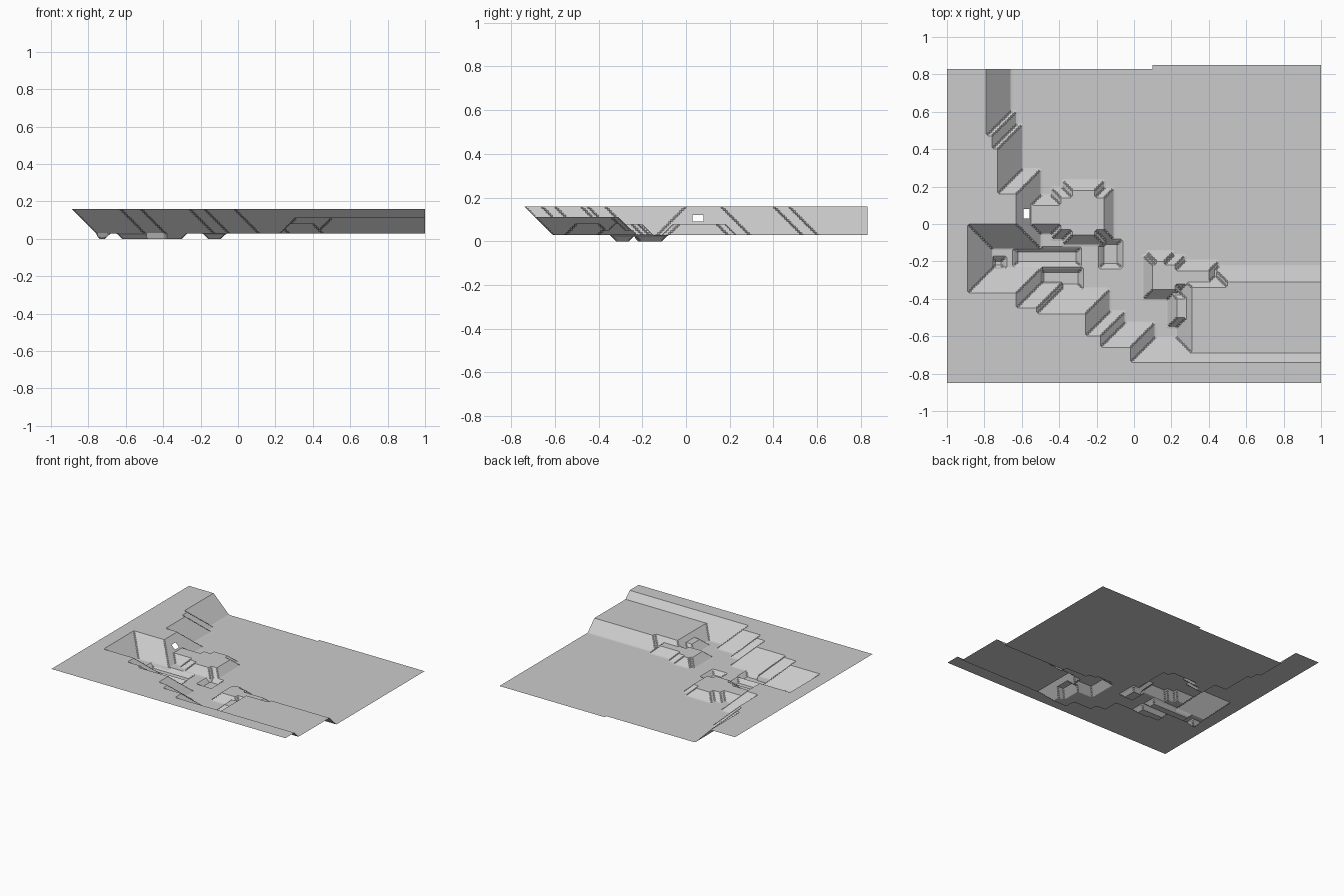
import bpy, bmesh, math
from mathutils import Matrix

if "Cube" in bpy.data.objects:
    bpy.data.objects.remove(bpy.data.objects["Cube"], do_unlink=True)

FLOOR, HIGH, TERRACE, MOUND = 0.028, 0.16, 0.11, 0.08
FRONT, BACK = -0.85, 0.85

# Raised areas as (x0, x1, y0, y1) of their flat tops
west_bank = [(-1, x, y0, y1) for x, y0, y1 in (
    (-0.89, FRONT, BACK), (-0.79, 0, BACK), (-0.76, 0, 0.47),
    (-0.73, 0, 0.40), (-0.63, 0, 0.16))]
south_bank = [(-1, x, FRONT, y) for x, y in (
    (-0.63, -0.37), (-0.52, -0.45), (-0.26, -0.48),
    (-0.18, -0.60), (-0.02, -0.66), (1, -0.74))]
terraces = [(0.31, 1, FRONT, -0.34), (0.5, 1, FRONT, -0.31)]
mounds = [(-0.33, -0.21, -0.06, 0.18), (-0.39, -0.16, -0.03, 0.14),
          (-0.60, -0.39, 0.0, 0.10),
          (0.10, 0.22, -0.35, -0.22), (0.12, 0.16, -0.30, -0.20),
          (0.20, 0.40, -0.32, -0.25), (0.23, 0.31, -0.50, -0.40)]
# Sunken areas as their flat bottoms
pits = [(-0.62, -0.31, -0.20, -0.15), (-0.48, -0.30, -0.32, -0.26),
        (-0.16, -0.09, -0.21, -0.11), (-0.74, -0.71, -0.22, -0.20)]
RAISED = [(HIGH, r) for r in west_bank + south_bank]
RAISED += [(TERRACE, r) for r in terraces] + [(MOUND, r) for r in mounds]


def distance(x, y, rect):
    """Square-cornered distance outside a rectangle."""
    x0, x1, y0, y1 = rect
    return max(x0 - x, x - x1, y0 - y, y - y1, 0)


def height(x, y):
    """Terrain height with slopes of 45 degrees."""
    up = max(top - distance(x, y, r) for top, r in RAISED)
    if up > FLOOR:
        return up
    return min(FLOOR, min(distance(x, y, p) for p in pits))


# Terrain sheet
bm = bmesh.new()
bmesh.ops.create_grid(bm, x_segments=200, y_segments=170, size=1,
                      matrix=Matrix.Diagonal((1, BACK, 1, 1)))
for v in bm.verts:
    v.co.z = height(round(v.co.x, 3), round(v.co.y, 3))


def is_cut(face):
    c = face.calc_center_median()
    notch = c.x < 0.1 and c.y > 0.83
    gap = -0.59 < c.x < -0.56 and 0.03 < c.y < 0.08
    return notch or gap


# Back edge notch and the gap in the spit
bmesh.ops.delete(bm, geom=[f for f in bm.faces if is_cut(f)], context="FACES")
# Merge flat areas into clean faces
bmesh.ops.dissolve_limit(bm, angle_limit=math.radians(1),
                         verts=bm.verts[:], edges=bm.edges[:])
bmesh.ops.triangulate(bm, faces=bm.faces[:])
mesh = bpy.data.meshes.new("terrain")
bm.to_mesh(mesh)
bm.free()
terrain = bpy.data.objects.new("terrain", mesh)
bpy.context.collection.objects.link(terrain)

# Stone colour
stone = bpy.data.materials.new("light_grey_stone")
stone.use_nodes = True
colour = (0.6, 0.6, 0.6, 1)
stone.diffuse_color = colour
stone.node_tree.nodes["Principled BSDF"].inputs["Base Color"].default_value = colour
mesh.materials.append(stone)
